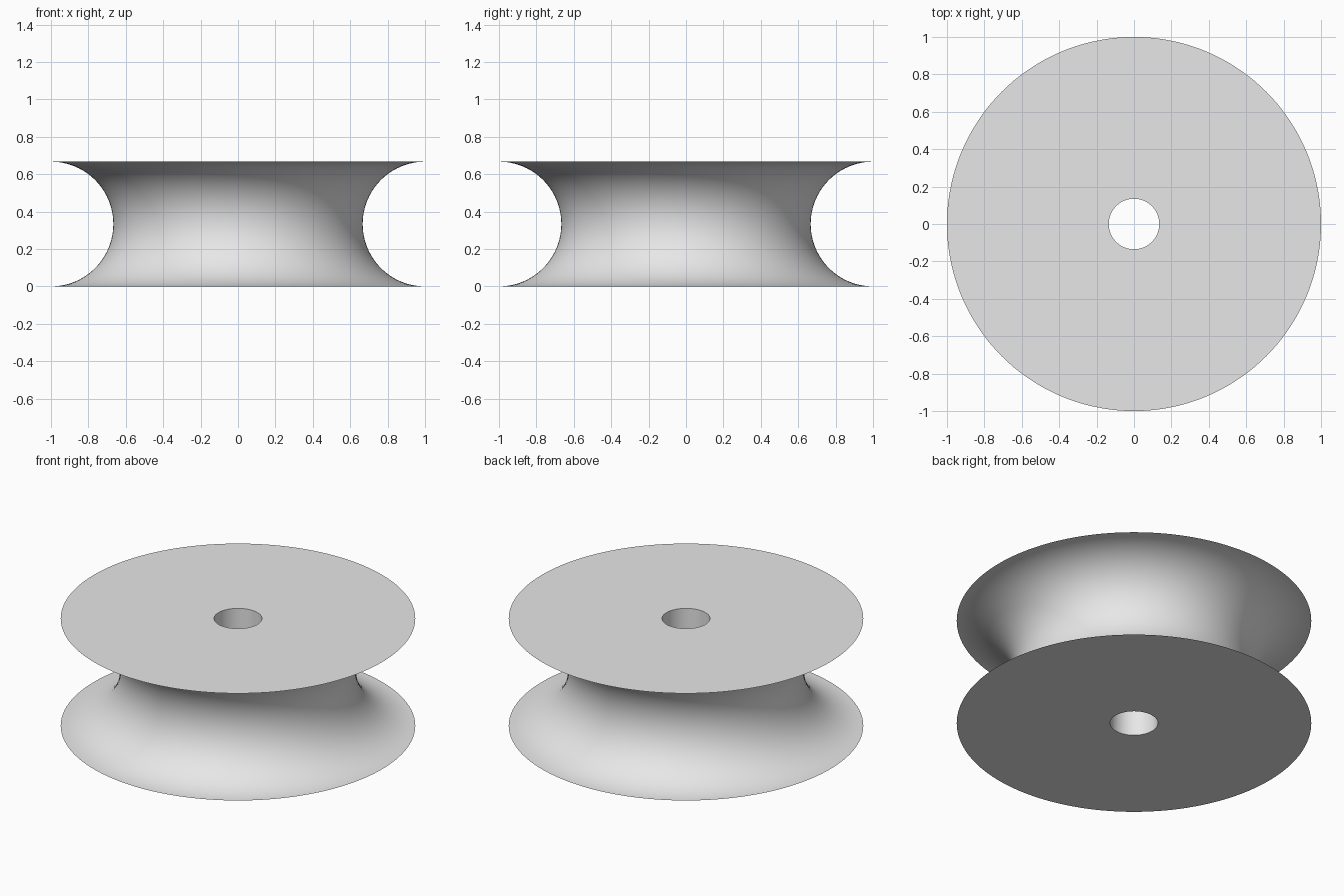
import bpy
import bmesh
from math import cos, sin, pi, radians

# Remove the default object
cube = bpy.data.objects.get("Cube")
if cube:
    bpy.data.objects.remove(cube, do_unlink=True)

RIM = 1.0            # outer radius of both flanges
GROOVE = 1 / 3       # radius of the half-round groove
BORE = 0.135         # radius of the axle hole
HEIGHT = 2 * GROOVE
ARC_STEPS = 48
SEGMENTS = 144

# Plain grey finish
grey = bpy.data.materials.new("plain_grey")
grey.use_nodes = True
colour = (0.8, 0.8, 0.8, 1)
grey.diffuse_color = colour
grey.node_tree.nodes["Principled BSDF"].inputs["Base Color"].default_value = colour

# Cross-section: half-round groove from bottom rim to top rim, then the bore
profile = []
for i in range(ARC_STEPS + 1):
    a = pi * i / ARC_STEPS
    profile.append((RIM - GROOVE * sin(a), GROOVE - GROOVE * cos(a)))
profile += [(BORE, HEIGHT), (BORE, 0)]

# Revolve the closed cross-section about the vertical axis
bm = bmesh.new()
verts = [bm.verts.new((r, 0, z)) for r, z in profile]
edges = [bm.edges.new((v, verts[(i + 1) % len(verts)])) for i, v in enumerate(verts)]
bmesh.ops.spin(bm, geom=verts + edges, cent=(0, 0, 0), axis=(0, 0, 1),
               angle=2 * pi, steps=SEGMENTS, use_merge=False)
bmesh.ops.remove_doubles(bm, verts=bm.verts[:], dist=0.00005)
bmesh.ops.recalc_face_normals(bm, faces=bm.faces[:])

mesh = bpy.data.meshes.new("grooved_wheel")
bm.to_mesh(mesh)
bm.free()
mesh.materials.append(grey)
wheel = bpy.data.objects.new("grooved_wheel", mesh)
bpy.context.collection.objects.link(wheel)

# Smooth groove and bore, crisp rims
bpy.ops.object.select_all(action='DESELECT')
wheel.select_set(True)
bpy.context.view_layer.objects.active = wheel
bpy.ops.object.shade_smooth_by_angle(angle=radians(30))
